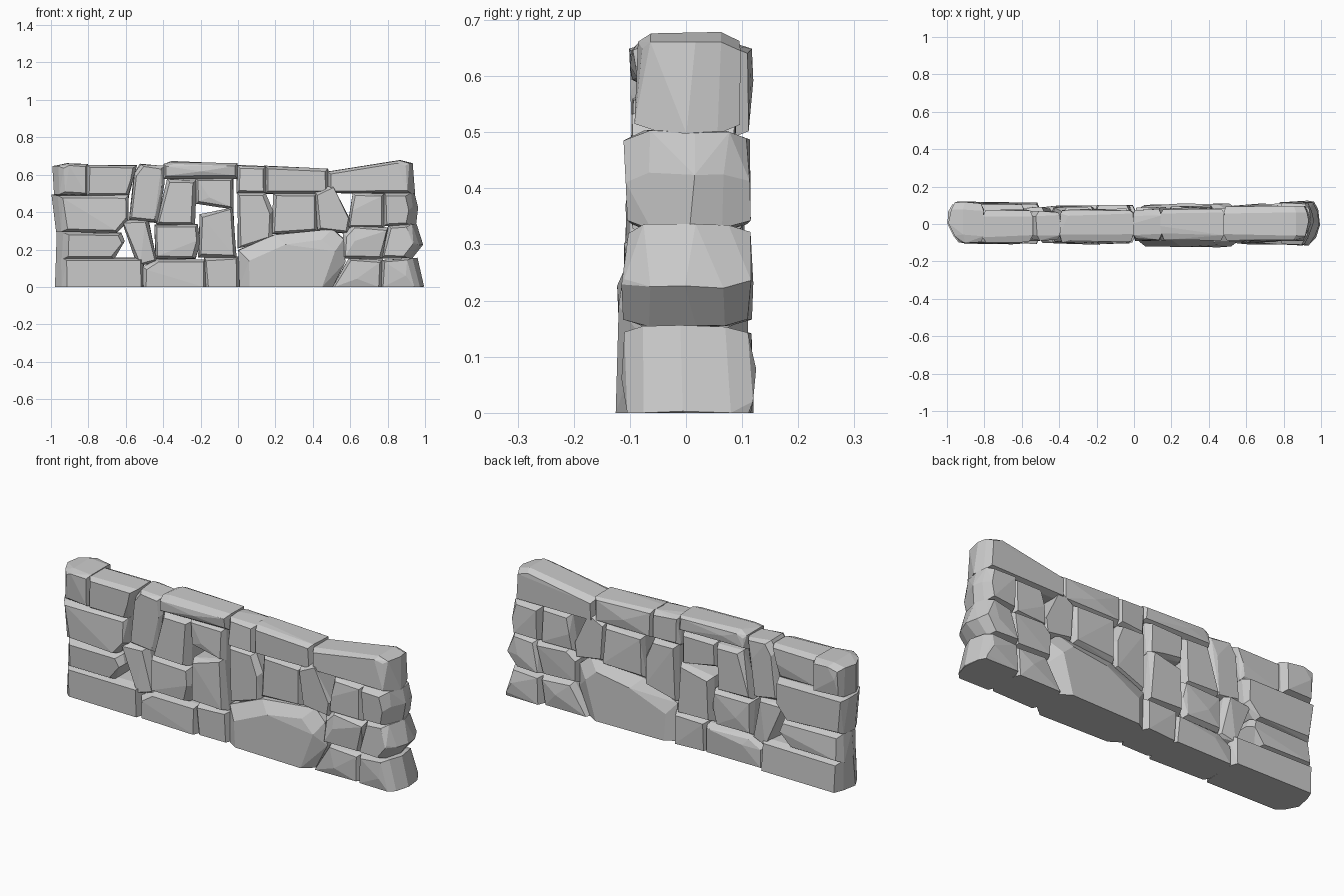
import bpy, bmesh, random
from mathutils import Vector

random.seed(7)

# Each stone: (front y, back y, front-view outline as x,z pairs)
BASE = [
    (-.105, .12, [(-.97, 0), (-.97, .15), (-.51, .15), (-.51, 0)]),
    (-.11, .10, [(-.50, 0), (-.50, .10), (-.43, .14), (-.18, .14), (-.175, 0)]),
    (-.10, .10, [(-.17, 0), (-.175, .15), (0, .155), (.005, 0)]),
    (-.125, .11, [(.01, .0), (.005, .19), (.2, .275), (.5, .305), (.56, .25), (.565, .14), (.5, 0)]),
    (-.11, .11, [(.51, 0), (.60, .15), (.77, .14), (.76, 0)]),
    (-.115, .125, [(.77, 0), (.78, .14), (.95, .15), (.985, .01), (.99, 0)]),
]
LOWER = [
    (-.11, .11, [(-.97, .155), (-.965, .285), (-.63, .285), (-.61, .24), (-.67, .155)]),
    (-.09, .09, [(-.53, .12), (-.62, .35), (-.485, .355), (-.44, .14)]),
    (-.11, .10, [(-.435, .155), (-.44, .325), (-.22, .33), (-.21, .24), (-.235, .155)]),
    (-.11, .10, [(-.205, .165), (-.2, .38), (-.03, .42), (-.015, .165)]),
    (-.11, .11, [(.57, .16), (.57, .28), (.62, .325), (.80, .31), (.765, .155)]),
    (-.115, .12, [(.775, .16), (.81, .32), (.945, .33), (.985, .23), (.93, .16)]),
]
UPPER = [
    (-.11, .11, [(-.97, .3), (-.995, .485), (-.59, .485), (-.59, .36), (-.65, .295)]),
    (-.10, .09, [(-.43, .34), (-.37, .57), (-.23, .565), (-.24, .335)]),
    (-.09, .08, [(-.22, .45), (-.22, .575), (-.03, .575), (-.03, .42), (-.1, .43)]),
    (-.09, .09, [(.005, .21), (.005, .495), (.14, .495), (.18, .4), (.175, .26)]),
    (-.085, .10, [(.19, .29), (.195, .495), (.415, .495), (.42, .30)]),
    (-.10, .085, [(.43, .31), (.42, .5), (.5, .54), (.595, .36), (.585, .29)]),
    (-.10, .10, [(.59, .32), (.605, .4), (.62, .495), (.775, .495), (.775, .32)]),
    (-.11, .115, [(.785, .33), (.785, .495), (.94, .495), (.955, .42), (.945, .335)]),
]
TOP = [
    (-.10, .12, [(-.98, .5), (-.985, .64), (-.91, .655), (-.81, .65), (-.81, .495)]),
    (-.105, .075, [(-.80, .495), (-.80, .645), (-.55, .645), (-.57, .56), (-.59, .495)]),
    (-.09, .07, [(-.575, .365), (-.55, .6), (-.515, .65), (-.4, .64), (-.4, .55), (-.435, .35)]),
    (-.10, .08, [(-.39, .585), (-.39, .65), (-.35, .665), (-.01, .655), (-.005, .585)]),
    (-.09, .08, [(0, .505), (0, .645), (.14, .64), (.145, .505)]),
    (-.085, .09, [(.15, .505), (.15, .64), (.475, .625), (.475, .505)]),
    (-.09, .10, [(.485, .505), (.485, .61), (.86, .67), (.93, .655), (.94, .505)]),
]


def jitter(amount):
    return random.uniform(-amount, amount)


def stone(name, front, back, outline):
    """Faceted stone: hull of a bevelled, slightly irregular prism."""
    centre = Vector((sum(p[0] for p in outline), sum(p[1] for p in outline))) / len(outline)
    boulder = len(outline) > 6
    bm = bmesh.new()
    # Rings from front to back: y, distance the outline moves outward
    edge = -.05 if boulder else -.008
    rings = ((front * .94, edge), (front * .62, .006), (0, .006), (back * .62, .006), (back * .94, edge))
    for y, grow in rings:
        for x, z in outline:
            d = Vector((x, z)) - centre
            p = centre + d + Vector((grow if d.x > 0 else -grow, grow if d.y > 0 else -grow))
            px, pz = p.x + jitter(.004), max(p.y + jitter(.003), 0)
            if z == 0:
                pz = 0
            # Wall ends taper toward the faces, most at the front-left corner
            if abs(x) > .92:
                pull = (.05 if x < 0 else .035) * max(0, -y / .1) + .015 * max(0, y / .1)
                px -= pull if x > 0 else -pull
            bm.verts.new((px, y + jitter(.008 if y else .02), pz))
    # Off-centre high point on each face
    for y in (front, back):
        bm.verts.new((centre.x + jitter(.05), y, centre.y + jitter(.03)))
    bmesh.ops.convex_hull(bm, input=bm.verts[:])
    loose = [v for v in bm.verts if not v.link_faces]
    bmesh.ops.delete(bm, geom=loose, context='VERTS')
    bmesh.ops.dissolve_limit(bm, angle_limit=.12, verts=bm.verts[:], edges=bm.edges[:])
    bmesh.ops.recalc_face_normals(bm, faces=bm.faces[:])
    mesh = bpy.data.meshes.new(name)
    bm.to_mesh(mesh)
    bm.free()
    obj = bpy.data.objects.new(name, mesh)
    bpy.context.collection.objects.link(obj)


# Lay the courses
for course, stones in (("base", BASE), ("lower", LOWER), ("upper", UPPER), ("top", TOP)):
    for i, (front, back, outline) in enumerate(stones):
        stone(f"{course}_stone_{i + 1}", front, back, outline)
